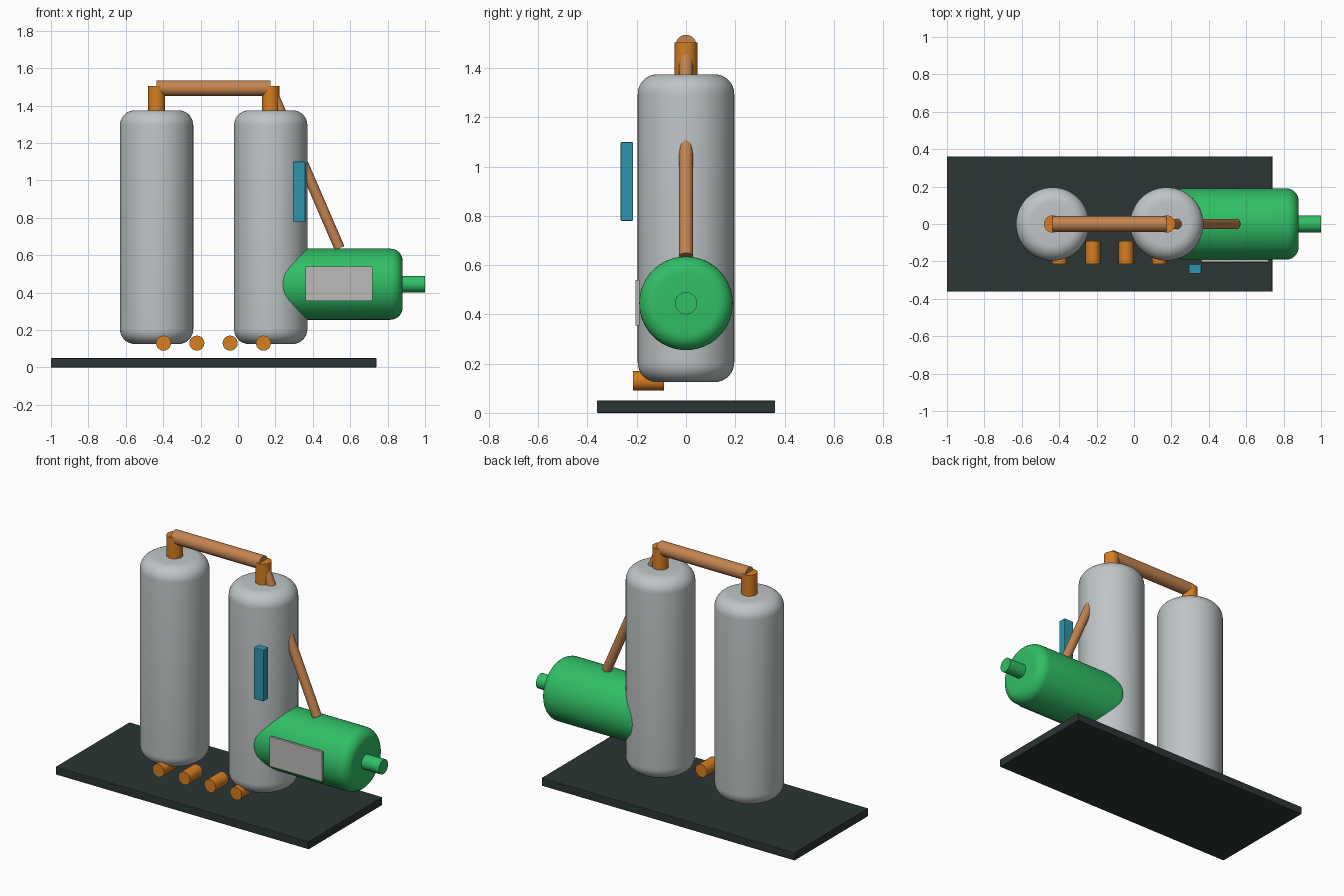
import bpy, bmesh, math
from mathutils import Vector

cube = bpy.data.objects.get("Cube")
if cube:
    bpy.data.objects.remove(cube, do_unlink=True)


def material(name, colour):
    m = bpy.data.materials.new(name)
    m.use_nodes = True
    rgba = (*colour, 1)
    m.diffuse_color = rgba
    m.node_tree.nodes["Principled BSDF"].inputs["Base Color"].default_value = rgba
    return m


STEEL = material("brushed grey", (0.52, 0.56, 0.57))
GREEN = material("tank green", (0.03, 0.52, 0.13))
COPPER = material("copper", (0.55, 0.23, 0.08))
ORANGE = material("fitting orange", (0.68, 0.21, 0.015))
DARK = material("base charcoal", (0.025, 0.035, 0.035))
BLUE = material("gauge blue", (0.025, 0.30, 0.42))
PLATE = material("plate grey", (0.50, 0.50, 0.48))


def add_object(name, bm, mat, smooth=False):
    mesh = bpy.data.meshes.new(name)
    bmesh.ops.recalc_face_normals(bm, faces=bm.faces[:])
    bm.to_mesh(mesh)
    bm.free()
    mesh.materials.append(mat)
    obj = bpy.data.objects.new(name, mesh)
    bpy.context.collection.objects.link(obj)
    if smooth:
        bpy.ops.object.select_all(action='DESELECT')
        obj.select_set(True)
        bpy.context.view_layer.objects.active = obj
        bpy.ops.object.shade_smooth_by_angle(angle=math.radians(35))
    return obj


def box(name, low, high, mat, bevel):
    low, high = Vector(low), Vector(high)
    bm = bmesh.new()
    bmesh.ops.create_cube(bm, size=1)
    bmesh.ops.scale(bm, vec=high - low, verts=bm.verts[:])
    bmesh.ops.translate(bm, vec=(low + high) / 2, verts=bm.verts[:])
    bmesh.ops.bevel(bm, geom=bm.edges[:], offset=bevel, segments=2,
                    profile=0.5, affect='EDGES')
    return add_object(name, bm, mat)


def cylinder(name, start, end, radius, mat, crown=0.0):
    """Cylinder between two points; crown rounds both end rims."""
    start, end = Vector(start), Vector(end)
    axis = end - start
    bm = bmesh.new()
    bmesh.ops.create_cone(bm, cap_ends=True, segments=64, radius1=radius,
                          radius2=radius, depth=axis.length)
    if crown:
        rims = [e for e in bm.edges if abs(e.verts[0].co.z - e.verts[1].co.z) < 1e-4]
        bmesh.ops.bevel(bm, geom=rims, offset=crown, segments=8,
                        profile=0.5, affect='EDGES')
    turn = axis.to_track_quat('Z', 'Y').to_matrix()
    bmesh.ops.rotate(bm, matrix=turn, verts=bm.verts[:])
    bmesh.ops.translate(bm, vec=(start + end) / 2, verts=bm.verts[:])
    return add_object(name, bm, mat, smooth=True)


# Skid base
box("base_plate", (-1, -0.362, 0), (0.74, 0.362, 0.05), DARK, 0.004)

# Twin towers with outlet nozzles
towers = {"left": 0.175, "right": -0.435}
for side, x in towers.items():
    cylinder(f"{side}_tower", (x, 0, 0.125), (x, 0, 1.375), 0.196, STEEL, 0.08)
    cylinder(f"{side}_tower_nozzle", (x, 0, 1.36), (x, 0, 1.505), 0.046, ORANGE)

# Pipe joining the towers, and pipe down to the tank
cylinder("crossover_pipe", (-0.435, 0, 1.493), (0.175, 0, 1.493), 0.042, COPPER)
cylinder("down_pipe", (0.175, 0, 1.49), (0.543, 0, 0.638), 0.028, COPPER)

# Horizontal tank with end nozzle
cylinder("receiver_tank", (0.20, 0, 0.445), (0.88, 0, 0.445), 0.19, GREEN, 0.065)
cylinder("tank_nozzle", (0.86, 0, 0.445), (1.0, 0, 0.445), 0.045, GREEN)
box("tank_plate", (0.36, -0.205, 0.355), (0.72, -0.189, 0.54), PLATE, 0.002)

# Control panel
box("control_panel", (0.293, -0.265, 0.78), (0.36, -0.215, 1.1), BLUE, 0.004)

# Row of inlet stubs
for i in range(4):
    x = -0.398 + i * 0.178
    cylinder(f"inlet_stub_{i + 1}", (x, -0.215, 0.13), (x, -0.09, 0.13), 0.04, ORANGE)
